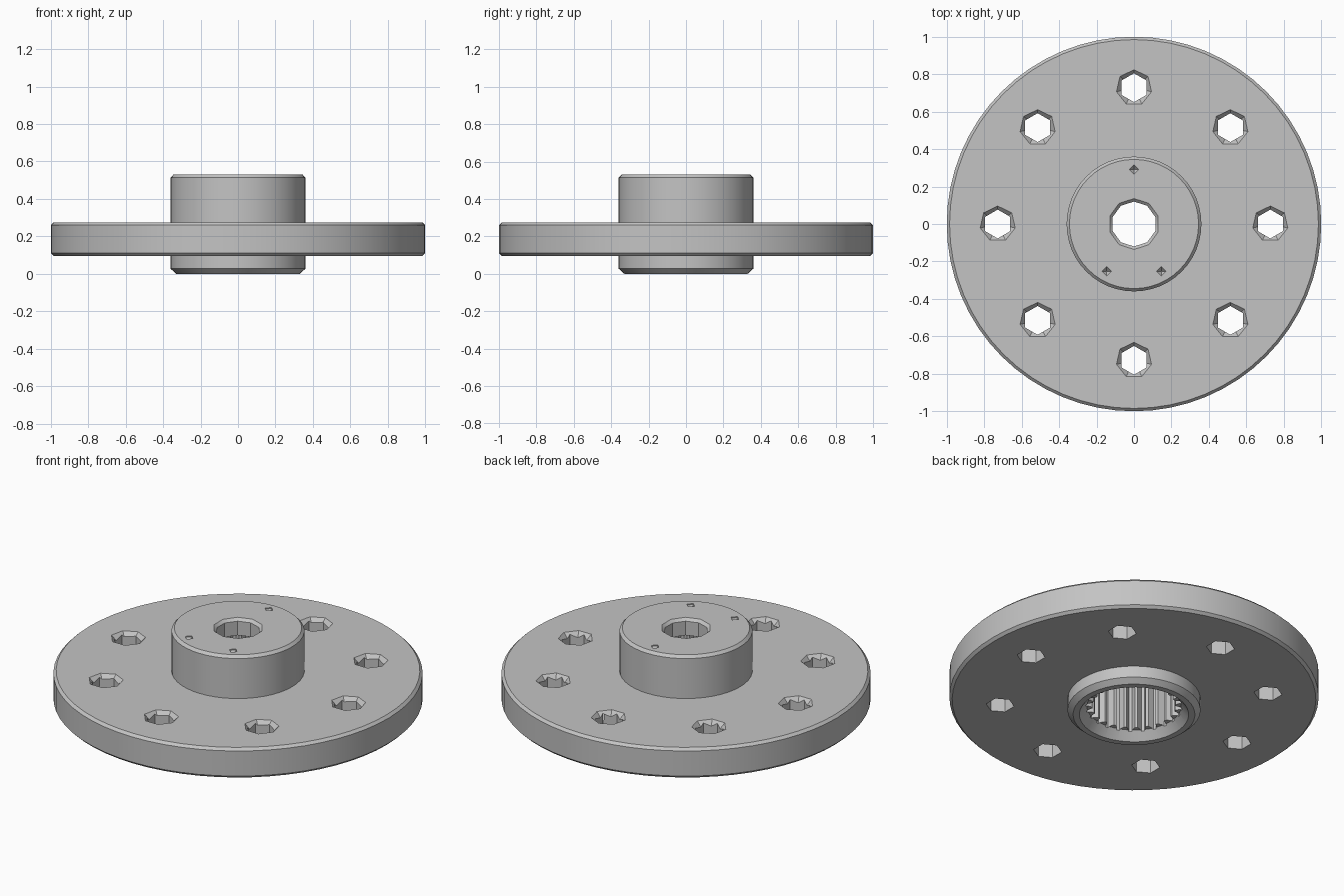
import bpy, bmesh
from math import sin, cos, pi, radians

if "Cube" in bpy.data.objects:
    bpy.data.objects.remove(bpy.data.objects["Cube"], do_unlink=True)

steel = bpy.data.materials.new("plain grey steel")
steel.use_nodes = True
grey = (0.55, 0.55, 0.55, 1)
steel.diffuse_color = grey
steel.node_tree.nodes["Principled BSDF"].inputs["Base Color"].default_value = grey


def loft(name, profile, sides, centre=(0, 0), ring=False, shape=None):
    """Stack polygon rings of (radius, z); close into a loop or cap the ends.
    shape(k) optionally scales the radius of the k-th corner."""
    bm = bmesh.new()
    rings = []
    for r, z in profile:
        loop = []
        for k in range(sides):
            a = pi / 2 + 2 * pi * k / sides
            rk = r * (shape(k) if shape else 1)
            loop.append(bm.verts.new((centre[0] + rk * cos(a), centre[1] + rk * sin(a), z)))
        rings.append(loop)
    pairs = list(zip(rings, rings[1:]))
    if ring:
        pairs.append((rings[-1], rings[0]))
    else:
        bm.faces.new(rings[0])
        bm.faces.new(rings[-1])
    for low, high in pairs:
        for k in range(sides):
            j = (k + 1) % sides
            bm.faces.new((low[k], low[j], high[j], high[k]))
    bmesh.ops.recalc_face_normals(bm, faces=bm.faces)
    mesh = bpy.data.meshes.new(name)
    bm.to_mesh(mesh)
    bm.free()
    mesh.materials.append(steel)
    ob = bpy.data.objects.new(name, mesh)
    bpy.context.collection.objects.link(ob)
    return ob


def activate(ob):
    bpy.ops.object.select_all(action="DESELECT")
    ob.select_set(True)
    bpy.context.view_layer.objects.active = ob


def cut(target, cutter):
    cutter.hide_render = True
    mod = target.modifiers.new("cut", "BOOLEAN")
    mod.operation = "DIFFERENCE"
    mod.solver = "EXACT"
    mod.object = cutter
    activate(target)
    bpy.ops.object.modifier_apply(modifier=mod.name)
    bpy.data.objects.remove(cutter, do_unlink=True)


# Flange: bevelled disc, open in the middle where the hub passes through
BASE, TOP = 0.095, 0.275
flange = loft("flange", [(0.35, BASE), (0.985, BASE), (1, BASE + 0.015),
                         (1, TOP - 0.015), (0.985, TOP), (0.35, TOP)], 64, ring=True)

# Bolt holes: hexagonal through hole with a seven-sided countersink
for i in range(8):
    a = i * pi / 4
    spot = (0.728 * cos(a), 0.728 * sin(a))
    cut(flange, loft("bolt_cutter", [(0.077, 0), (0.077, 0.4)], 6, spot))
    cut(flange, loft("sink_cutter", [(0.06, TOP - 0.036), (0.096, TOP), (0.116, TOP + 0.02)], 7, spot))

# Hub: bevelled cylinder
HEIGHT = 0.53
hub = loft("hub", [(0.33, 0), (0.36, 0.027), (0.36, HEIGHT - 0.016), (0.345, HEIGHT)], 48)

# Splined socket in the underside, with a conical lead-in
TEETH = 24
cut(hub, loft("spline_cutter", [(0.26, 0.02), (0.26, 0.43)], TEETH * 4,
              shape=lambda k: 0.87 if k % 4 < 2 else 1))
cut(hub, loft("lead_in_cutter", [(0.304, -0.01), (0.296, 0), (0.255, 0.05)], 48))

# Top bore with a small bevel
cut(hub, loft("bore_cutter", [(0.12, 0.35), (0.12, HEIGHT - 0.016),
                              (0.136, HEIGHT), (0.146, HEIGHT + 0.01)], 10))

# Small pointed pin holes on the hub top
for angle in (90, 240, 300):
    a = radians(angle)
    spot = (0.292 * cos(a), 0.292 * sin(a))
    cut(hub, loft("pin_cutter", [(0.001, HEIGHT - 0.03), (0.025, HEIGHT - 0.006),
                                 (0.025, HEIGHT + 0.02)], 4, spot))

for part in (flange, hub):
    activate(part)
    bpy.ops.object.shade_smooth_by_angle(angle=radians(30))
